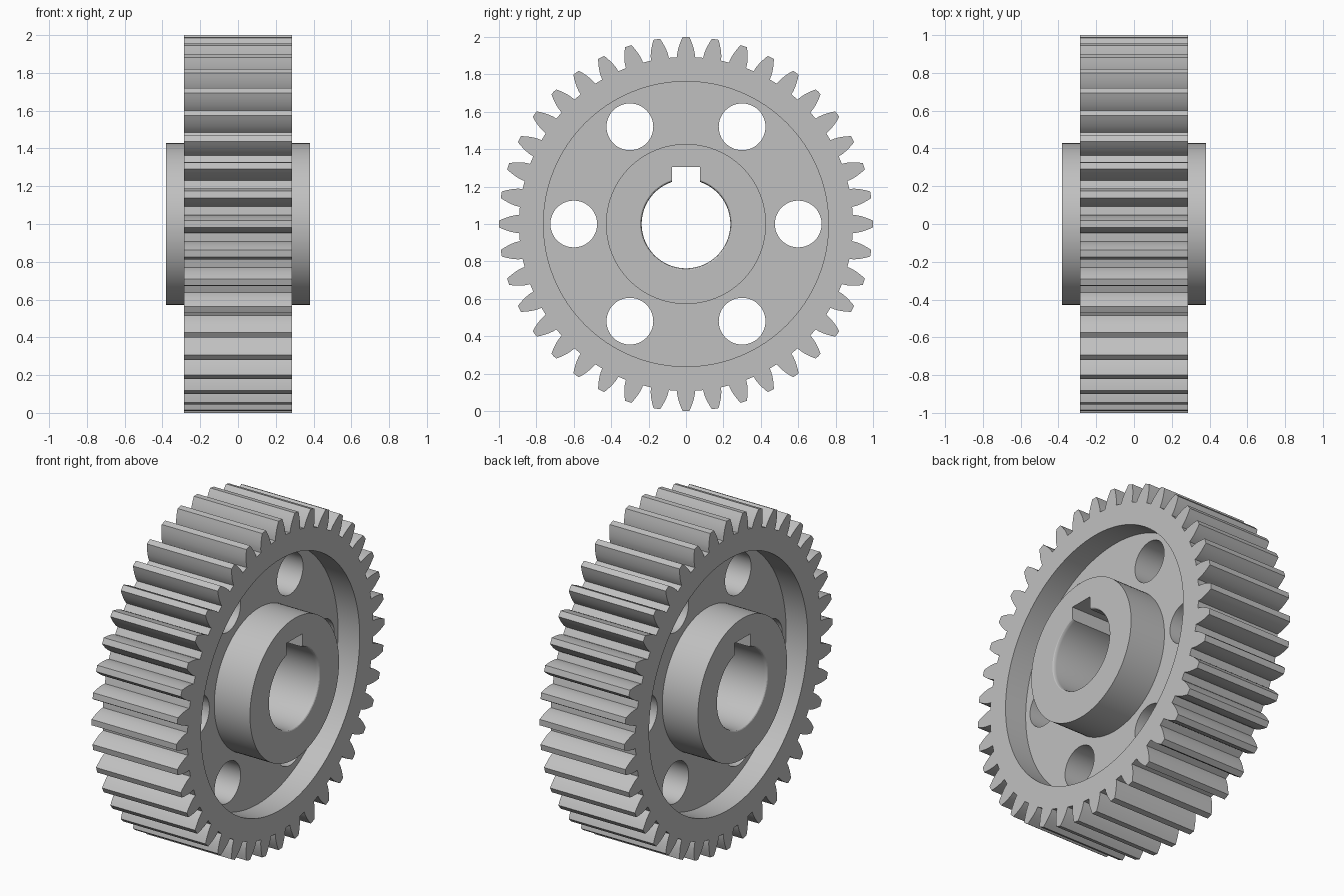
import bpy, bmesh
from math import pi, sin, cos, tan, acos, radians

if "Cube" in bpy.data.objects:
    bpy.data.objects.remove(bpy.data.objects["Cube"])

TEETH = 40
TIP, PITCH, ROOT = 1.0, 0.952, 0.893
BASE = PITCH * cos(radians(20))

steel = bpy.data.materials.new("grey steel")
steel.use_nodes = True
grey = (0.53, 0.53, 0.53, 1)
steel.diffuse_color = grey
steel.node_tree.nodes["Principled BSDF"].inputs["Base Color"].default_value = grey


def circle(radius, count=96, y=0, z=0):
    return [(y + radius * cos(2 * pi * i / count), z + radius * sin(2 * pi * i / count))
            for i in range(count)]


def loft(name, outline, sections):
    """Solid along x: the y-z outline repeated at each (x, scale) section."""
    bm = bmesh.new()
    rings = [[bm.verts.new((x, s * y, s * z)) for y, z in outline] for x, s in sections]
    n = len(outline)
    for a, b in zip(rings, rings[1:]):
        for i in range(n):
            j = (i + 1) % n
            bm.faces.new((a[i], a[j], b[j], b[i]))
    bm.faces.new(rings[0][::-1])
    bm.faces.new(rings[-1])
    bmesh.ops.recalc_face_normals(bm, faces=bm.faces)
    mesh = bpy.data.meshes.new(name)
    bm.to_mesh(mesh)
    bm.free()
    mesh.materials.append(steel)
    obj = bpy.data.objects.new(name, mesh)
    bpy.context.collection.objects.link(obj)
    return obj


def prism(name, outline, x0, x1):
    return loft(name, outline, [(x0, 1), (x1, 1)])


def combine(target, tool, operation):
    """Apply a boolean and remove the tool."""
    mod = target.modifiers.new("combine", 'BOOLEAN')
    mod.operation, mod.solver, mod.object = operation, 'EXACT', tool
    graph = bpy.context.evaluated_depsgraph_get()
    mesh = bpy.data.meshes.new_from_object(target.evaluated_get(graph))
    target.modifiers.clear()
    target.data = mesh
    bpy.data.objects.remove(tool)


def half_angle(r):
    """Half the angular width of an involute tooth at radius r."""
    inv = lambda a: tan(a) - a
    return pi / (2 * TEETH) + inv(radians(20)) - inv(acos(min(1, BASE / r)))


# Toothed outline: involute flank, tip arc, mirrored flank, root arc
radii = [ROOT] + [BASE + (TIP - BASE) * k / 5 for k in range(1, 6)]
flank = [(r, half_angle(r)) for r in radii]
tooth = [(r, -a) for r, a in flank] + [(TIP, 0)] + [(r, a) for r, a in flank[::-1]]
tooth.append((ROOT, pi / TEETH))
outline = [(r * cos(a + 2 * pi * t / TEETH), r * sin(a + 2 * pi * t / TEETH))
           for t in range(TEETH) for r, a in tooth]
gear = prism("gear_wheel", outline, -0.285, 0.285)

# Recess on each side, leaving the thin web
for side in (-1, 1):
    combine(gear, prism("recess", circle(0.762, 128), side * 0.14, side * 0.5), 'DIFFERENCE')

# Hub
combine(gear, prism("hub", circle(0.428), -0.38, 0.38), 'UNION')

# Bore with slightly rounded mouths
mouth = [(0.5, 1.04), (0.38, 1.04), (0.377, 1.02), (0.37, 1.005), (0.36, 1)]
sections = [(-x, s) for x, s in mouth] + mouth[::-1]
combine(gear, loft("bore", circle(0.237), sections), 'DIFFERENCE')

# Keyway
combine(gear, prism("keyway", [(-0.075, 0), (0.075, 0), (0.075, 0.305), (-0.075, 0.305)],
                    -0.5, 0.5), 'DIFFERENCE')

# Ring of lightening holes through the web
for i in range(6):
    a = i * pi / 3
    hole = prism("hole", circle(0.125, 48, 0.6 * cos(a), 0.6 * sin(a)), -0.25, 0.25)
    combine(gear, hole, 'DIFFERENCE')

gear.location.z = 1
bpy.ops.object.select_all(action='DESELECT')
gear.select_set(True)
bpy.context.view_layer.objects.active = gear
bpy.ops.object.shade_smooth_by_angle(angle=radians(30))
